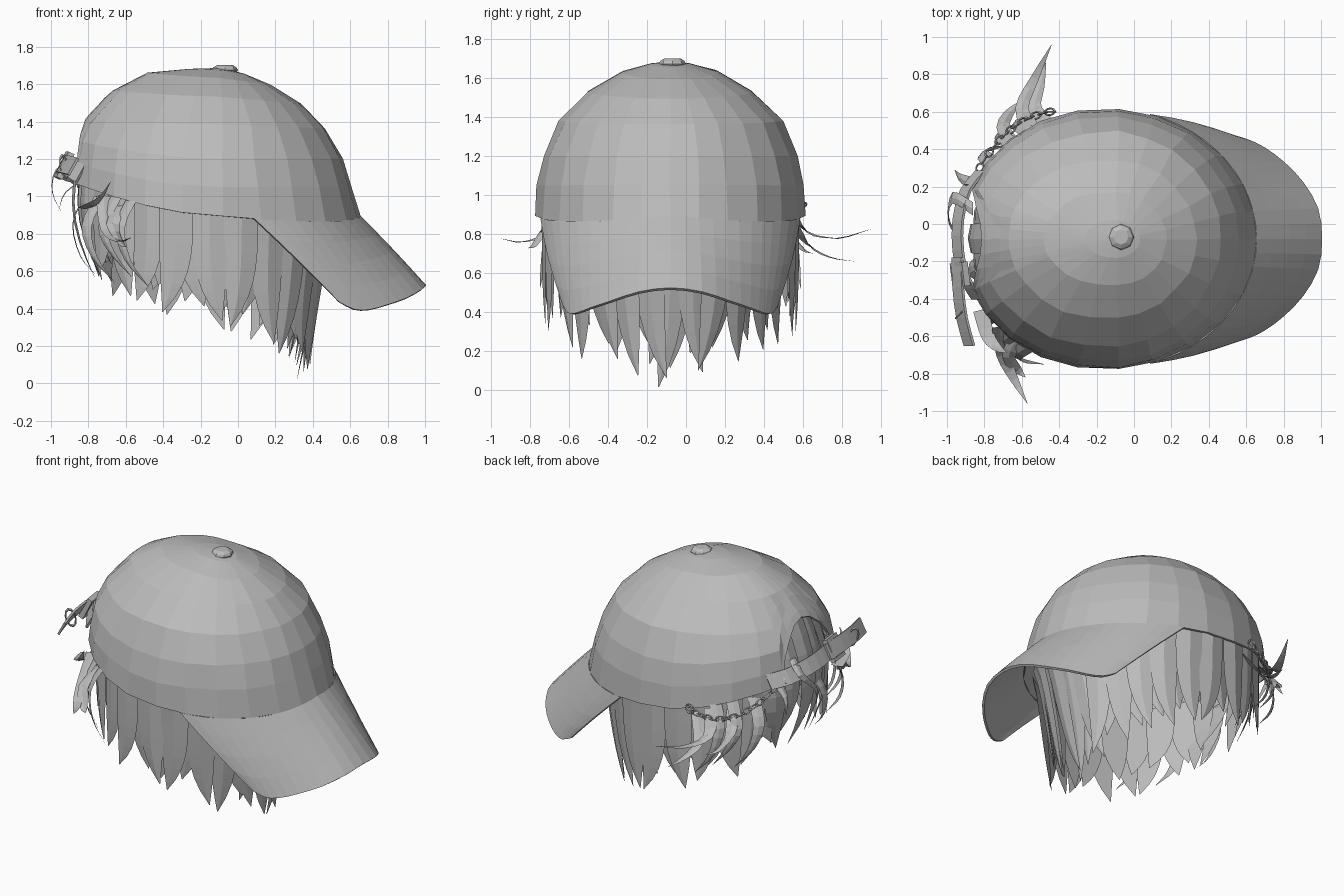
import bpy, bmesh, random
from math import sin, cos, pi, radians, sqrt
from mathutils import Vector, Quaternion

random.seed(4)
if "Cube" in bpy.data.objects:
    bpy.data.objects.remove(bpy.data.objects["Cube"])

grey = bpy.data.materials.new("plain grey")
grey.use_nodes = True
GREY = (0.5, 0.5, 0.5, 1)
grey.diffuse_color = GREY
grey.node_tree.nodes["Principled BSDF"].inputs["Base Color"].default_value = GREY

MID_Y = -0.08
UP = Vector((0, 0, 1))


def finish(name, bm, thickness=0):
    bmesh.ops.recalc_face_normals(bm, faces=bm.faces)
    mesh = bpy.data.meshes.new(name)
    bm.to_mesh(mesh)
    bm.free()
    mesh.materials.append(grey)
    obj = bpy.data.objects.new(name, mesh)
    bpy.context.collection.objects.link(obj)
    if thickness:
        mod = obj.modifiers.new("thickness", "SOLIDIFY")
        mod.thickness = thickness
        mod.offset = 0
    return obj


def loft(bm, rows, closed=False):
    """Join rows of points with quads; returns the vertex rows."""
    grid = [[bm.verts.new(p) for p in row] for row in rows]
    n = len(grid[0])
    for a, b in zip(grid, grid[1:]):
        for i in range(n if closed else n - 1):
            j = (i + 1) % n
            bm.faces.new((a[i], a[j], b[j], b[i]))
    return grid


def smooth_path(points, steps):
    """Smooth curve through all the points."""
    p = [Vector(q) for q in points]
    p = [2 * p[0] - p[1]] + p + [2 * p[-1] - p[-2]]
    result = []
    for a, b, c, d in zip(p, p[1:], p[2:], p[3:]):
        for k in range(steps):
            t = k / steps
            result.append(0.5 * (2 * b + (c - a) * t + (2 * a - 5 * b + 4 * c - d) * t ** 2
                                 + (3 * b - a - 3 * c + d) * t ** 3))
    return result + [p[-2]]


# Crown levels: front x, back x, middle x, half width, then z at front, back, side
LEVELS = [
    (0.65, -0.92, -0.15, 0.69, 0.89, 1.09, 0.90),
    (0.60, -0.905, -0.15, 0.68, 1.05, 1.19, 1.05),
    (0.555, -0.88, -0.15, 0.65, 1.20, 1.30, 1.20),
    (0.46, -0.81, -0.14, 0.57, 1.36, 1.41, 1.38),
    (0.33, -0.67, -0.13, 0.42, 1.49, 1.56, 1.53),
    (0.17, -0.48, -0.12, 0.25, 1.59, 1.655, 1.63),
    (0.03, -0.26, -0.10, 0.10, 1.65, 1.675, 1.67),
]


def crown_point(a, t):
    """Point of the crown at angle a from the front and level t."""
    k = min(int(t), len(LEVELS) - 2)
    f, b, m, w, zf, zb, zs = [
        p + (q - p) * (t - k) for p, q in zip(LEVELS[k], LEVELS[k + 1])]
    c = cos(a)
    if c > 0:
        x = m + (f - m) * c
        z = zs + (zf - zs) * c - 0.03 * abs(sin(2 * a)) * max(0, 1 - t)
    else:
        x = m - (m - b) * abs(c) ** 0.93
        z = zs + (zb - zs) * abs(c) ** 1.5
    return Vector((x, MID_Y + w * sin(a), z))


# Crown with an arched opening at the back
half = [0, 8, 15, 20, 23, 35, 50, 65, 80, 95, 110, 125, 140, 155, 168]
angles = half + [180] + [360 - d for d in half[:0:-1]]
rows = []
for k in range(7):
    row = []
    for d in angles:
        off = min(d, 360 - d) / 23
        start = 3 * sqrt(max(0, 1 - off * off))
        t = start + (4 - start) * k / 4 if k < 4 else k
        p = crown_point(radians(d) + pi, t)
        if 0 < k < 6:
            p += Vector((random.uniform(-1, 1), random.uniform(-1, 1), 0)) * 0.006
        row.append(p)
    rows.append(row)
bm = bmesh.new()
grid = loft(bm, rows, closed=True)
apex = bm.verts.new((-0.09, MID_Y, 1.68))
for i, v in enumerate(grid[-1]):
    bm.faces.new((v, grid[-1][(i + 1) % len(angles)], apex))
finish("crown", bm, 0.014)

# Curved visor lofted from the rim to its front edge
edge = [(1.0, 0, 0.52), (0.98, 0.16, 0.50), (0.9, 0.3, 0.455), (0.8, 0.405, 0.42),
        (0.7, 0.48, 0.393), (0.62, 0.52, 0.395), (0.54, 0.545, 0.435)]
outline = [(x, MID_Y - y, z) for x, y, z in edge[:0:-1]]
outline += [(x, MID_Y + y, z) for x, y, z in edge]
outer = smooth_path(outline, 2)
n = len(outer) - 1
inner = [crown_point(radians(73) * (2 * i / n - 1), 0) for i in range(n + 1)]
rows = []
for k in range(5):
    s = k / 4
    rows.append([p.lerp(q, s) + Vector((0, abs(2 * i / n - 1) ** 3 * (1 if i > n / 2 else -1), 0.4))
                 * 0.015 * sin(pi * s) for i, (p, q) in enumerate(zip(inner, outer))])
bm = bmesh.new()
loft(bm, rows)
finish("visor", bm, 0.016)

# Button on top
bm = bmesh.new()
ring = [(0.06, 1.655), (0.07, 1.675), (0.062, 1.69), (0.04, 1.703)]
grid = loft(bm, [[(-0.07 + r * cos(i * pi / 4), -0.07 + r * sin(i * pi / 4), z)
                  for i in range(8)] for r, z in ring], closed=True)
bm.faces.new(grid[-1])
finish("top_button", bm)


def strand(bm, path, width, taper, lateral=None):
    """Tapered lock of hair with a raised ridge along its outside."""
    rows = []
    for i, p in enumerate(path):
        s = i / (len(path) - 1)
        tangent = (path[min(i + 1, len(path) - 1)] - path[max(i - 1, 0)]).normalized()
        lat = Vector(lateral) if lateral else tangent.cross(UP).normalized()
        w = lat * width * max(0.02, 1 - s ** taper)
        ridge = lat.cross(tangent).normalized() * w.length * 0.2
        if ridge.dot(p - Vector((-0.15, MID_Y, p.z))) < 0:
            ridge = -ridge
        rows.append((p - w, p + ridge, p + w))
    loft(bm, rows, closed=True)


def hair_tip(d):
    """Height of the hair ends at d degrees from the front."""
    stops = [(0, 0.015), (30, 0.06), (50, 0.15), (75, 0.25), (95, 0.3), (110, 0.37),
             (140, 0.52), (180, 0.56)]
    for (a, za), (b, zb) in zip(stops, stops[1:]):
        if d <= b:
            return za + (zb - za) * (d - a) / (b - a)


def hanging_hair(name, count, shift, inset, lift):
    bm = bmesh.new()
    for i in range(count):
        a = (i + shift) * 2 * pi / count
        d = abs((a * 180 / pi + 180) % 360 - 180)
        rim = crown_point(a, 0)
        z0 = 1.38 if d > 152 else rim.z + 0.05
        z1 = hair_tip(d) + random.uniform(0, 0.07) * (i > 0) + lift
        r1 = 0.58 + 0.37 * min(1, d / 85)
        r0 = 0.87 + 0.08 * min(1, d / 85)
        mid = Vector((-0.15, MID_Y, 0))
        arm = Vector((rim.x, rim.y, 0)) - mid
        lat = crown_point(a + 0.05, 0) - crown_point(a - 0.05, 0)
        lat.z = 0
        lat.normalize()
        sway = random.choice((-1, 1)) * random.uniform(0.03, 0.08)
        path = []
        for k in range(9):
            s = k / 8
            r = 0.8 + 0.14 * sin(pi * s) if d > 152 else r0 + (r1 - r0) * s ** 0.7
            p = mid + arm * (r - inset - 0.02 * (i % 2)) + lat * sway * s ** 4
            path.append(p + UP * (z0 + (z1 - z0) * s))
        strand(bm, path, 0.082 + 0.012 * sin(a) ** 2, 3.6, lat)
    finish(name, bm)


hanging_hair("outer_hair", 28, 0, 0, 0)
hanging_hair("inner_hair", 28, 0.5, 0.045, 0.09)

# Locks that flick outward beside and behind the cap
bm = bmesh.new()
flicks = [
    [(-.55, .52, .95), (-.60, .62, .81), (-.53, .78, .78), (-.44, .96, .83)],
    [(-.45, .52, .90), (-.53, .62, .75), (-.50, .74, .68), (-.47, .87, .66)],
    [(-.65, .42, .95), (-.70, .52, .82), (-.66, .60, .72), (-.60, .66, .70)],
    [(-.72, -.55, 1.0), (-.70, -.70, .82), (-.64, -.83, .76), (-.57, -.96, .78)],
    [(-.62, -.60, .95), (-.67, -.71, .85), (-.62, -.78, .74), (-.58, -.82, .73)],
    [(-.82, -.46, .94), (-.78, -.60, .96), (-.73, -.66, 1.0), (-.68, -.69, 1.08)],
]
for path in flicks:
    strand(bm, smooth_path(path, 3), 0.04, 2)
for path in ([(-.86, .08, 1.2), (-.97, .14, 1.14), (-.99, .02, 1.02), (-.94, -.07, .91)],
             [(-.80, .20, 1.1), (-.92, .24, 1.02), (-.96, .29, .92)],
             [(-.82, -.2, 1.0), (-.88, -.24, .85), (-.84, -.28, .68), (-.76, -.3, .58)]):
    strand(bm, smooth_path(path, 3), 0.035, 2, (0, 1, 0))
# Curled locks on both rear quarters
for side in (-1, 1):
    for x, y, drop in ((-.74, .42, .0), (-.65, .53, .03), (-.56, .59, -.02)):
        path = [(x, MID_Y + side * (y - .02), 1.0), (x - .07, MID_Y + side * (y + .03), .84),
                (x - .03, MID_Y + side * (y + .06), .68 + drop),
                (x + .08, MID_Y + side * (y + .08), .54 + drop)]
        strand(bm, smooth_path(path, 3), 0.04, 2, Vector((0.75, side * 0.66, 0)))
finish("flicked_hair", bm)


def band(name, path):
    side = Vector((0.025, 0, 0.045))
    bm = bmesh.new()
    loft(bm, [(p - side, p + side) for p in smooth_path(path, 2)])
    finish(name, bm, 0.014)


# Rear strap, its loose end and the buckle
band("rear_strap", [(-.82, .28, 1.11), (-.90, .18, 1.13), (-.94, .02, 1.15),
                    (-.94, -.14, 1.16), (-.91, -.28, 1.16), (-.84, -.40, 1.12)])
band("strap_end", [(-.945, -.18, 1.17), (-.94, -.34, 1.175), (-.92, -.5, 1.17), (-.88, -.65, 1.16)])
bm = bmesh.new()
for y, z, sy, sz in ((0, .065, .13, .02), (0, -.065, .13, .02),
                     (.055, 0, .02, .14), (-.055, 0, .02, .14), (0, 0, .015, .14)):
    new = bmesh.ops.create_cube(bm, size=1)["verts"]
    bmesh.ops.scale(bm, vec=(0.035, sy, sz), verts=new)
    bmesh.ops.translate(bm, vec=(0, y, z), verts=new)
buckle = finish("buckle", bm)
buckle.location = (-0.93, -0.27, 1.165)
buckle.rotation_euler = (0, 0.45, 0.12)


def link(name, place, direction, turn, size, stretch=1.0):
    bpy.ops.mesh.primitive_torus_add(
        major_segments=10, minor_segments=4, major_radius=size, minor_radius=0.005, location=place)
    obj = bpy.context.object
    obj.name = name
    obj.rotation_mode = "QUATERNION"
    obj.rotation_quaternion = (Vector(direction).to_track_quat("X", "Z")
                               @ Quaternion((1, 0, 0), turn))
    obj.scale.x = stretch
    obj.data.materials.append(grey)


# Chain sagging from the rim to the strap, with end rings and a small cross
start, sag, end = Vector((-.45, .60, .95)), Vector((-.72, .55, .80)), Vector((-.87, .21, 1.10))
COUNT = 15
for i in range(COUNT):
    s = i / (COUNT - 1)
    p = start.lerp(sag, s).lerp(sag.lerp(end, s), s)
    link("chain_link", p, (sag - start).lerp(end - sag, s), i * pi / 2, 0.018, 1.6)
for p in (start, end):
    link("chain_ring", p, (1, 0, 0), pi / 2, 0.032)
link("strap_pin", (-.93, -.48, 1.16), (0.2, 0.2, -1), pi / 2, 0.03, 2)
bm = bmesh.new()
for size, lift in (((.014, .014, .11), 0), ((.05, .05, .014), 0.015)):
    new = bmesh.ops.create_cube(bm, size=1)["verts"]
    bmesh.ops.scale(bm, vec=size, verts=new)
    bmesh.ops.translate(bm, vec=(-0.69, 0.5, 0.79 + lift), verts=new)
finish("cross_charm", bm)
